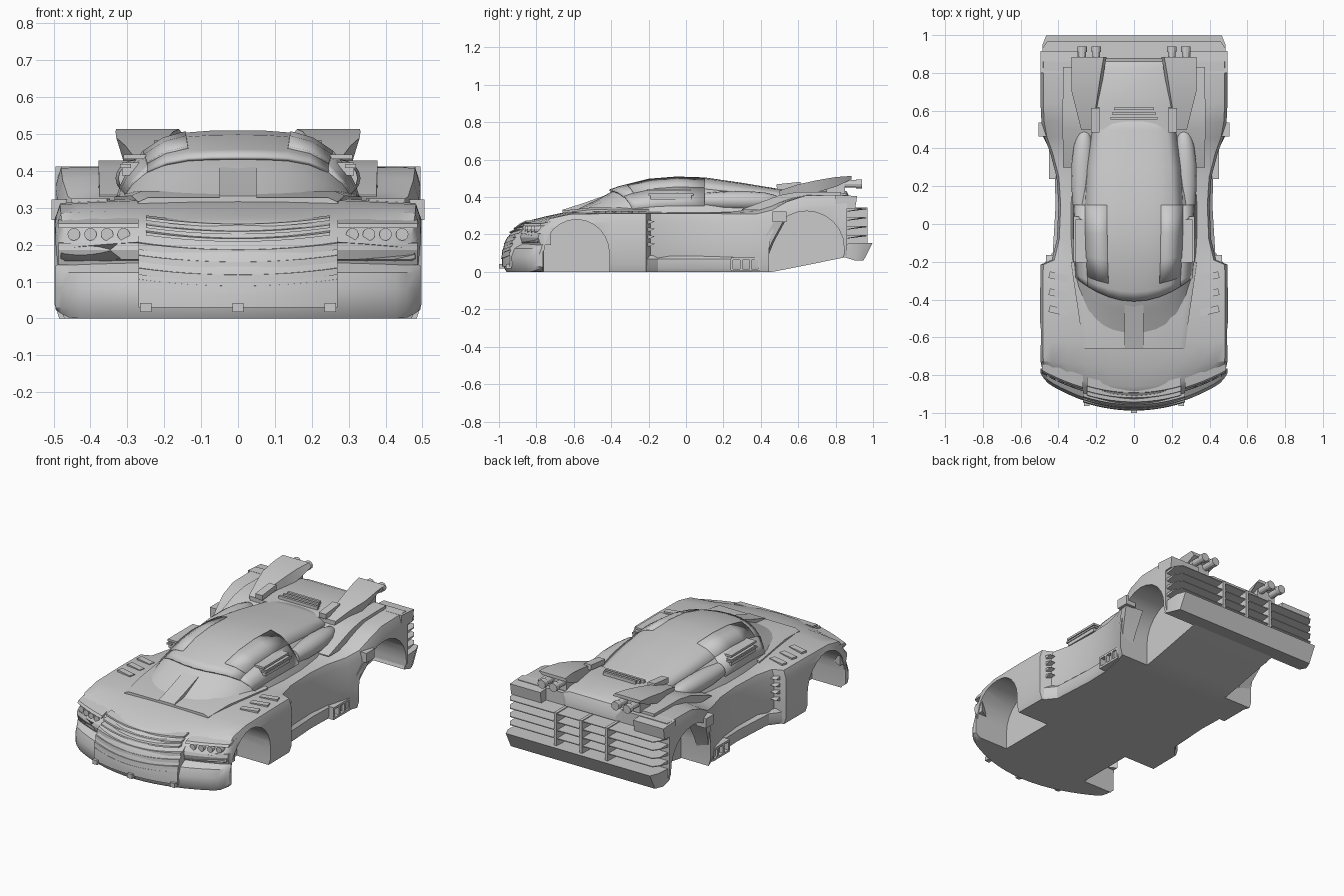
import bpy, bmesh
from math import pi, sin, cos, radians
from mathutils import Matrix

if "Cube" in bpy.data.objects:
    bpy.data.objects.remove(bpy.data.objects["Cube"])


def make(name, verts, faces):
    me = bpy.data.meshes.new(name)
    bm = bmesh.new()
    vs = [bm.verts.new(v) for v in verts]
    for f in faces:
        bm.faces.new([vs[i] for i in f])
    bmesh.ops.recalc_face_normals(bm, faces=bm.faces)
    bm.to_mesh(me)
    bm.free()
    ob = bpy.data.objects.new(name, me)
    bpy.context.collection.objects.link(ob)
    return ob


def loft(name, rings, closed=True):
    """Skin equal-length rings; closed rings get end caps."""
    n = len(rings[0])
    faces = []
    for r in range(len(rings) - 1):
        for i in range(n if closed else n - 1):
            j = (i + 1) % n
            faces.append((r*n+i, r*n+j, (r+1)*n+j, (r+1)*n+i))
    if closed:
        faces += [tuple(range(n)), tuple(range((len(rings)-1)*n, len(rings)*n))]
    return make(name, [p for r in rings for p in r], faces)


def sweep_x(name, prof, x0, x1, k=0.0, dip=0.0, n=12, back=None):
    """Sweep a (y,z) profile across x, bowed back by k*x^2, raised by dip*x^2."""
    rings = []
    for i in range(n + 1):
        x = x0 + (x1 - x0) * i / n
        rings.append([(x, y if back is not None and y >= back else y + k*x*x, z + dip*x*x)
                      for y, z in prof])
    return loft(name, rings)


def mirrored(ob):
    ob.modifiers.new("Mirror", 'MIRROR')
    return ob


def box(name, c, s, rot=0, axis='Z', mirror=False):
    ob = make(name, [(x*s[0]/2, y*s[1]/2, z*s[2]/2) for x in (-1, 1) for y in (-1, 1) for z in (-1, 1)],
              [(0, 1, 3, 2), (4, 5, 7, 6), (0, 1, 5, 4), (2, 3, 7, 6), (0, 2, 6, 4), (1, 3, 7, 5)])
    ob.data.transform(Matrix.Translation(c) @ Matrix.Rotation(radians(rot), 4, axis))
    if mirror:
        mirrored(ob)
    return ob


def tube(name, c, r, length):
    ring = [(c[0] + r*cos(a*pi/6), c[2] + r*sin(a*pi/6)) for a in range(12)]
    return mirrored(loft(name, [[(x, y, z) for x, z in ring]
                                for y in (c[1]-length/2, c[1]+length/2)]))


# Main body shell: y, half width, bottom, shoulder, centre height, bow
BODY = [(-.93, .48, .16, .19, .215, .6), (-.90, .485, .15, .225, .25, .55),
        (-.86, .49, 0, .25, .27, .45), (-.75, .495, 0, .285, .297, .1),
        (-.62, .497, 0, .308, .325, 0), (-.4, .497, 0, .312, .33, 0),
        (-.215, .495, 0, .312, .33, 0), (-.19, .435, 0, .312, .33, 0),
        (-.08, .408, 0, .312, .33, 0), (.1, .40, 0, .312, .33, 0),
        (.25, .41, 0, .31, .34, 0), (.38, .445, 0, .31, .37, 0),
        (.46, .475, 0, .33, .39, 0), (.54, .49, .015, .375, .40, 0),
        (.64, .495, .035, .408, .412, 0), (.86, .495, .08, .412, .412, 0)]
rings = []
for y, w, zb, zs, zt, k in BODY:
    h = zs - zb
    half = [(f*w, zt + (zs-zt)*f*f) for f in (0, .25, .5, .72, .88)]
    half += [(.97*w, zs), (w, zs-.14*h), (w, zb+.45*h), (w, zb+.12*h), (.975*w, zb)]
    half += [(f*w, zb) for f in (.88, .72, .5, .25, 0)]
    full = half + [(-x, z) for x, z in reversed(half[1:-1])]
    rings.append([(x, y + k*x*x, z) for x, z in full])
body = loft("body_shell", rings)

# Wheel wells cut into the shell
for yc, zc, r, rz in ((-.585, .1, .175, .18), (.645, .13, .2, .195)):
    prof = [(yc + r*cos(a*pi/12), zc + rz*sin(a*pi/12)) for a in range(13)]
    prof += [(yc-r, -.1), (yc+r, -.1)]
    for s in (1, -1):
        cut = loft("well_cutter", [[(s*x, y, z) for y, z in prof] for x in (.28, .7)])
        cut.hide_render = True
        m = body.modifiers.new("Well", 'BOOLEAN')
        m.operation, m.solver, m.object = 'DIFFERENCE', 'EXACT', cut
        bpy.context.view_layer.objects.active = body
        bpy.ops.object.modifier_apply(modifier=m.name)
        bpy.data.objects.remove(cut)

# Front bumper with rounded ends, nose panel and grille ribs
BUMPER = [(-.96, 0), (-.978, .03), (-.982, .08), (-.965, .125), (-.915, .155), (-.765, .155), (-.765, 0)]
rings = []
for i in range(25):
    x = .495 * sin((i-12)/12 * pi/2)
    t = max(0, abs(x)-.44) / .055
    rings.append([(x, y if y > -.8 else min(y + .66*x*x + .03*t*t, -.77),
                   z + (.025*t*t if z < .01 else -.012*t*t if z > .15 else 0)) for y, z in BUMPER])
loft("front_bumper", rings)
sweep_x("nose_panel", [(-.985, .03), (-.985, .1), (-.965, .17), (-.935, .21), (-.89, .25),
                       (-.85, .2), (-.85, .03)], -.27, .27, .6)
for i, (y, z) in enumerate([(-.983, .07), (-.98, .1), (-.969, .135), (-.954, .168)]):
    sweep_x("nose_rib_%d" % i, [(y-.005, z), (y-.003, z+.018), (y+.03, z+.022), (y+.03, z)],
            -.27, .27, .6, .25)
for i, (y, z) in enumerate([(-.936, .208), (-.914, .228), (-.887, .248)]):
    sweep_x("hood_slat_%d" % i, [(y-.008, z), (y-.006, z+.008), (y+.04, z+.014), (y+.04, z)],
            -.25, .25, .58, .28)
for x in (-.25, 0, .25):
    box("splitter_tab", (x, -.985+.6*x*x, .03), (.03, .03, .025))

# Headlights between brow and sill
for x in (.31, .355, .4, .445):
    tube("headlight", (x, -.88+.5*x*x, .228), .017, .06)
mirrored(sweep_x("headlight_brow", [(-.915, .245), (-.905, .258), (-.84, .272), (-.84, .25)],
                 .27, .487, .55))
mirrored(sweep_x("headlight_sill", [(-.915, .145), (-.928, .185), (-.922, .205), (-.86, .207), (-.86, .145)],
                 .26, .487, .58))

# Fender top slats and rear-of-fender gills
for i in range(3):
    box("fender_slat", (.4, -.28-.09*i, .318), (.1, .035, .014), 14, 'Z', True)
for z in (.13, .17, .21, .25):
    mirrored(loft("fender_gill", [[(x, -.215, z+.03), (x, -.165, z+.02), (x, -.215, z)]
                                  for x in (.39, .465)]))

# Cabin: y, half width, top height, bow
CABIN = [(-.58, .28, .335, .9), (-.46, .31, .395, 1.1), (-.36, .325, .45, 1.0),
         (-.2, .335, .49, .5), (-.05, .34, .502, 0), (.1, .34, .497, 0),
         (.3, .325, .468, 0), (.5, .29, .435, 0), (.6, .26, .42, 0)]
SHAPE = [(0, 1), (.22, .995), (.42, .97), (.6, .89), (.76, .72), (.88, .48), (.95, .25), (1, 0)]
FLOOR = [(.6, 0), (.3, 0), (-.3, 0), (-.6, 0)]


def cabin_ring(st, pts, lift=0.0):
    y, w, zt, k = st
    return [(f*w, y + k*(f*w)**2, .3 + (zt-.3+lift)*g) for f, g in pts]


def flip(pts):
    return [(-f, g) for f, g in reversed(pts)]


loft("cabin", [cabin_ring(s, SHAPE + FLOOR + flip(SHAPE[1:])) for s in CABIN])
for nm, stations, lift, pts in (
        ("roof_shell", [(-.41, .325, .432, 1.3)] + CABIN[2:], .008, flip(SHAPE[1:5]) + SHAPE[:5]),
        ("roof_side_panel", [(-.33, .325, .46, .8)] + CABIN[3:6], .012, SHAPE[2:5]),
        ("visor_cheek", [(-.41, .325, .432, 1.3)] + CABIN[2:6], .012, SHAPE[4:7])):
    ob = loft(nm, [cabin_ring(s, pts, lift) for s in stations], False)
    ob.modifiers.new("Thickness", 'SOLIDIFY').thickness = .01
    if nm != "roof_shell":
        mirrored(ob)

# Raised cowl around the windscreen and central scoop
loft("hood_cowl", [[(-w, y, .3), (-w, y, z-.012), (-w*.9, y, z), (w*.9, y, z), (w, y, z-.012), (w, y, .3)]
     for y, w, z in ((-.66, .27, .328), (-.5, .29, .345), (-.2, .335, .342))])
loft("hood_scoop", [[(-.05, y, .3), (-.05, y, z), (.05, y, z), (.05, y, .3)]
     for y, z in ((-.66, .332), (-.55, .367), (-.41, .417))])

# Side window bubbles and side pods
bub = []
for y, r in ((.1, .042), (.2, .05), (.32, .052), (.42, .045), (.48, .03), (.51, .008)):
    bub.append([(.278 + 1.1*r*cos(a*pi/8) - .1*(y-.1)**2, y, .38 + r*sin(a*pi/8)) for a in range(16)])
mirrored(loft("side_bubble", bub))
box("side_pod", (.285, -.08, .405), (.06, .22, .035), 0, 'Z', True)
box("side_pod_cap", (.28, -.09, .438), (.06, .23, .012), 0, 'Z', True)
box("side_pod_rail", (.305, -.08, .413), (.03, .24, .01), 0, 'Z', True)

# Sill and its rear intake
mirrored(loft("side_sill", [[(.3, y, 0), (w-.01, y, 0), (w, y, .02), (w, y, .07), (w-.02, y, .088), (.3, y, .088)]
         for y, w in ((-.4, .49), (-.22, .485), (-.15, .43), (.1, .415), (.26, .42), (.42, .448))]))
for y in (.245, .295, .345, .39):
    box("intake_post", (.42, y, .04), (.06, .012, .06), 0, 'Z', True)
for z in (.01, .07):
    box("intake_frame", (.42, .317, z), (.06, .155, .012), 0, 'Z', True)

# Flared blade ahead of the rear wheel
mirrored(loft("rear_flare", [[(.38, y, z), (w, y, z), (w+.008, y+.05, z), (.38, y+.06, z)]
         for y, z, w in ((.37, .06, .435), (.41, .16, .455), (.47, .27, .485))]))
box("flare_block", (.473, .5, .295), (.065, .075, .055), 0, 'Z', True)

# Rear deck, fender tails and stepped shoulders
loft("rear_deck", [[(-w, y, .35), (-w, y, z-.015), (-w+.04, y, z), (w-.04, y, z), (w, y, z-.015), (w, y, .35)]
     for y, w, z in ((.5, .27, .43), (.6, .22, .445), (.82, .2, .445), (.86, .19, .43), (.88, .16, .39))])
mirrored(loft("rear_shoulder", [[(.2, y, .33), (w, y, .33), (w, y, z), (.2, y, z)]
         for y, w, z in ((.3, .375, .335), (.5, .378, .41), (.6, .378, .428), (.83, .375, .428))]))
mirrored(sweep_x("fender_tail", [(.8, .335), (.905, .34), (.915, .405), (.8, .412)], .3, .495, n=2))
for i in range(3):
    box("deck_slat", (0, .56+.025*i, .448+.004*i), (.25-.02*i, .014, .018))
box("deck_hinge", (.205, .55, .46), (.045, .13, .03), 6, 'X', True)

# Twin rear wings and exhausts
mirrored(loft("rear_wing", [[(xi, y, z1), (xo, y, z1), (xo-.02, y, z0), (xi-.015, y, z0)]
         for y, xi, xo, z0, z1 in ((.5, .22, .28, .37, .435), (.6, .205, .305, .39, .468),
                                   (.7, .19, .33, .425, .49), (.8, .175, .332, .455, .507),
                                   (.885, .16, .33, .495, .513))]))
for x in (.2, .275):
    tube("exhaust", (x, .845, .47), .02, .18)
    tube("exhaust_tip", (x, .925, .47), .025, .03)
box("exhaust_mount", (.237, .8, .45), (.12, .1, .06), 0, 'Z', True)

# Rear louvres, dividers and lower bumper
for i in range(4):
    z = .175 + .048*i
    loft("rear_louvre", [[(x, .84, z), (x, e, z+.016), (x, e, z+.021), (x, .84, z+.022)]
         for x, e in ((-.485, .93), (-.46, .965), (.46, .965), (.485, .93))])
for x in (-.165, 0, .165):
    box("louvre_divider", (x, .91, .245), (.018, .12, .2))
loft("rear_bumper", [[(x, .84, .08), (x, .95-d, .062), (x, .998-d, .155), (x, .86, .15)]
     for x, d in ((-.485, .05), (-.465, 0), (.465, 0), (.485, .05))])

# Smooth curved skins while keeping creases
bpy.ops.object.select_all(action='SELECT')
bpy.context.view_layer.objects.active = body
bpy.ops.object.shade_smooth_by_angle(angle=radians(28))
